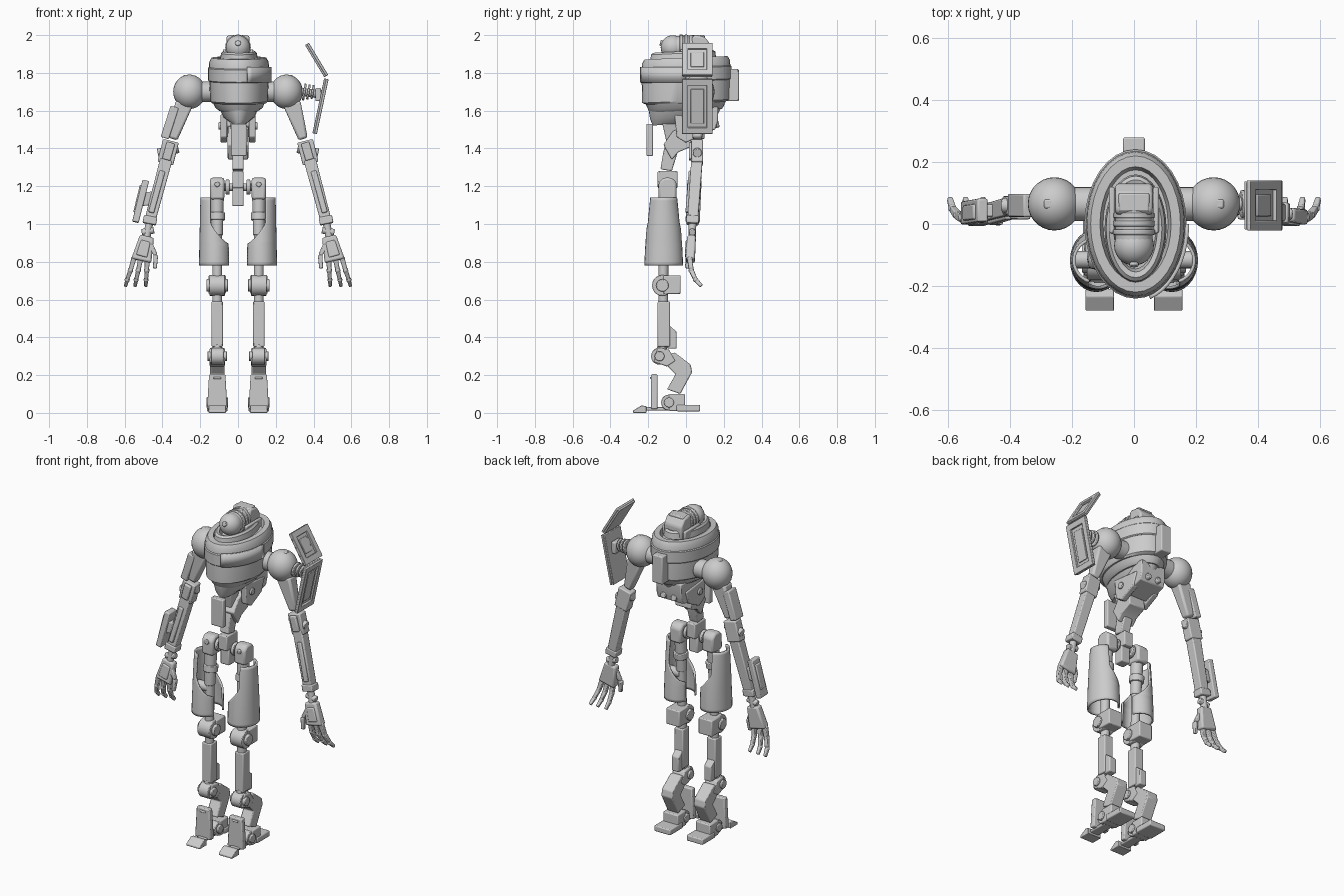
import bpy, bmesh, math
from mathutils import Vector, Matrix


def add(name, bm, bevel=0.0):
    bmesh.ops.recalc_face_normals(bm, faces=bm.faces)
    me = bpy.data.meshes.new(name)
    bm.to_mesh(me)
    bm.free()
    ob = bpy.data.objects.new(name, me)
    bpy.context.collection.objects.link(ob)
    if bevel:
        m = ob.modifiers.new("bevel", 'BEVEL')
        m.width, m.segments, m.limit_method = bevel, 2, 'ANGLE'
    return ob


def frame(p0, p1):
    d = (p1 - p0).normalized()
    ref = Vector((0, 1, 0)) if abs(d.y) < 0.95 else Vector((0, 0, 1))
    y = (ref - d * ref.dot(d)).normalized()
    return y.cross(d), y


def limb(name, p0, p1, w, d, w2=None, d2=None, bevel=0.006):
    """Tapered box from p0 to p1; w across, d in depth (y)."""
    p0, p1 = Vector(p0), Vector(p1)
    x, y = frame(p0, p1)
    bm = bmesh.new()
    rings = []
    for p, a, b in ((p0, w, d), (p1, w2 or w, d2 or d)):
        rings.append([bm.verts.new(p + x * a * i / 2 + y * b * j / 2)
                      for i, j in ((-1, -1), (1, -1), (1, 1), (-1, 1))])
    join(bm, rings)
    return add(name, bm, bevel)


def join(bm, rings):
    for a, b in zip(rings, rings[1:]):
        for i in range(len(a)):
            k = (i + 1) % len(a)
            bm.faces.new((a[i], a[k], b[k], b[i]))
    bm.faces.new(rings[0])
    bm.faces.new(rings[-1])


def rod(name, p0, p1, r, r2=None, n=20, bevel=0.004):
    p0, p1 = Vector(p0), Vector(p1)
    x, y = frame(p0, p1)
    bm = bmesh.new()
    join(bm, [[bm.verts.new(p + (x * math.cos(t) + y * math.sin(t)) * q)
               for t in (i * math.tau / n for i in range(n))]
              for p, q in ((p0, r), (p1, r2 or r))])
    return add(name, bm, bevel)


def box(name, x0, x1, y0, y1, z0, z1, bevel=0.006):
    return limb(name, ((x0 + x1) / 2, (y0 + y1) / 2, z0), ((x0 + x1) / 2, (y0 + y1) / 2, z1),
                abs(x1 - x0), y1 - y0, bevel=bevel)


def prism(name, x, w, pts, bevel=0.006):
    """Side profile (y, z) extruded to width w around x."""
    bm = bmesh.new()
    join(bm, [[bm.verts.new((x + s * w / 2, y, z)) for y, z in pts] for s in (-1, 1)])
    return add(name, bm, bevel)


def ball(name, c, r, scale=(1, 1, 1)):
    bm = bmesh.new()
    bmesh.ops.create_uvsphere(bm, u_segments=28, v_segments=16, radius=r,
                              matrix=Matrix.Translation(c) @ Matrix.Diagonal((*scale, 1)))
    return add(name, bm)


def loft(name, rings, tilt=0.0, n=32):
    """Stacked ellipses (z, cy, rx, ry), sheared up towards the back."""
    bm = bmesh.new()
    rs = []
    for z, cy, rx, ry in rings:
        ring = []
        for i in range(n):
            t = i * math.tau / n
            y = cy + ry * math.sin(t)
            ring.append(bm.verts.new((0.005 + rx * math.cos(t), y, z + tilt * y)))
        rs.append(ring)
    join(bm, rs)
    return add(name, bm)


def shell(name, cols, rows, fn, thick):
    bm = bmesh.new()
    g = [[bm.verts.new(fn(i / cols, j / rows)) for i in range(cols + 1)] for j in range(rows + 1)]
    for j in range(rows):
        for i in range(cols):
            bm.faces.new((g[j][i], g[j][i + 1], g[j + 1][i + 1], g[j + 1][i]))
    ob = add(name, bm)
    m = ob.modifiers.new("thickness", 'SOLIDIFY')
    m.thickness, m.offset = thick, 0
    return ob


# torso drum with open top, raised band, collar
loft("torso_drum", [(1.64, 0, .145, .21), (1.65, 0, .152, .232), (1.82, 0, .160, .236), (1.86, 0, .157, .232),
                    (1.88, 0, .145, .22), (1.88, 0, .115, .185), (1.84, 0, .105, .175)], 0.04)
loft("torso_band", [(1.755, 0, .158, .236), (1.76, 0, .163, .241), (1.825, 0, .165, .241), (1.83, 0, .16, .236)], 0.04)
loft("torso_keel_upper", [(1.66, 0, .145, .22), (1.615, 0, .125, .20), (1.60, 0, .105, .19)], 0.05)
loft("torso_keel_lower", [(1.63, 0, .11, .20), (1.57, -.01, .085, .18), (1.535, -.02, .04, .155)], 0.08)
loft("collar", [(1.87, -.015, .10, .175), (1.905, -.015, .095, .17), (1.915, -.015, .085, .158),
                (1.91, -.015, .07, .14), (1.87, -.015, .065, .13)], 0.05)
shell("chest_panel", 10, 1, lambda u, v: (
    .005 + .167 * math.cos(-1.3 + 1.3 * u), .246 * math.sin(-1.3 + 1.3 * u), 1.75 + .08 * v), .012)
box("back_box", -.035, .035, .20, .28, 1.65, 1.82)

# head
ball("head_dome", (0, -.07, 1.935), .064)
rod("head_barrel", (0, -.07, 1.935), (0, .05, 1.94), .06)
for i in range(3):
    y = -.035 + i * .027
    rod("head_ring", (0, y, 1.935), (0, y + .018, 1.935), .068 - .001 * i)
prism("head_rear", 0, .12, [(.03, 1.86), (.03, 1.985), (.045, 2.0), (.10, 1.99), (.13, 1.95), (.13, 1.86)], .01)
box("head_rear_plate", -.05, .05, .04, .10, 1.98, 2.0)
rod("eye", (0, -.12, 1.955), (0, -.137, 1.96), .015)
for s in (-1, 1):
    box("head_side_rail", s * .062, s * .08, -.03, .12, 1.87, 1.925)

# abdomen
box("belly_plate", -.037, .045, -.21, -.175, 1.36, 1.53)
limb("belly_wedge", (0, -.09, 1.58), (0, -.075, 1.42), .10, .09, .05, .05)
prism("rear_abdomen", 0, .17, [(-.02, 1.62), (.17, 1.62), (.168, 1.54), (.155, 1.50), (.03, 1.46), (-.03, 1.52)])
for s in (-1, 1):
    prism("abdomen_side", s * .075, .035, [(-.06, 1.58), (.13, 1.56), (.10, 1.48), (.0, 1.43), (-.05, 1.46)])
    rod("abdomen_bolt", (s * .085, .0, 1.52), (s * .103, .0, 1.52), .02)
    rod("rear_bolt", (s * .035, .13, 1.52), (s * .035, .175, 1.53), .018)
prism("spine_upper", 0, .11, [(-.07, 1.49), (.02, 1.54), (.03, 1.41), (-.04, 1.38), (-.075, 1.34), (-.12, 1.42)])
prism("spine_lower", 0, .06, [(-.11, 1.42), (-.04, 1.42), (-.05, 1.36), (-.075, 1.28), (-.135, 1.29), (-.12, 1.38)])
box("pelvis_block", -.03, .03, -.15, -.045, 1.19, 1.28)
box("pelvis_post", -.03, .03, -.13, -.07, 1.095, 1.20)


def leg(s):
    x = s * .11
    # hip
    rod("hip_axle", (0, -.1, 1.195), (x, -.1, 1.195), .02)
    rod("hip_disc", (s * .045, -.1, 1.195), (s * .065, -.1, 1.195), .04)
    prism("hip_joint", x, .075, [(-.145, 1.13), (-.145, 1.22), (-.12, 1.245), (-.075, 1.245), (-.05, 1.22), (-.05, 1.13)], .012)
    rod("hip_bolt", (x, -.14, 1.21), (x, -.152, 1.21), .014)
    # thigh
    rod("thigh_upper", (x, -.105, 1.14), (x, -.115, .94), .035, .03)
    rod("thigh_ring", (x, -.105, 1.06), (x, -.11, 1.02), .042)
    rod("thigh_rod", (x, -.115, .95), (x, -.12, .72), .026)
    rod("thigh_armour_mount", (x, -.115, .92), (s * .19, -.115, .92), .028)

    def armour(u, v):
        half = math.radians(152 if v < .32 else 152 - 80 * min(1, (v - .32) / .3) ** .6)
        t = -half + 2 * half * u
        r = 1 - .1 * v
        ry = .097 - .027 * v ** 1.5
        return (s * (.122 + .08 * r * math.cos(t)), -.118 + ry * math.sin(t), .78 + .36 * v)
    shell("thigh_armour", 24, 22, armour, .01)
    # knee
    rod("knee_drum", (x - .042, -.125, .675), (x + .042, -.125, .675), .055)
    rod("knee_cap", (x - .058, -.125, .675), (x + .058, -.125, .675), .033)
    box("knee_block", x - .046, x + .046, -.12, -.028, .63, .728)
    rod("knee_neck", (x, -.12, .58), (x, -.12, .64), .026)
    # shin
    box("shin", x - .03, x + .03, -.15, -.085, .35, .59)
    prism("calf", x, .048, [(-.10, .34), (-.05, .34), (-.05, .43), (-.085, .46), (-.10, .46)])
    # hock and lower links
    rod("hock_drum", (x - .033, -.14, .30), (x + .033, -.14, .30), .045)
    rod("hock_cap", (x - .052, -.14, .30), (x + .052, -.14, .30), .026)
    prism("hock_link", x, .08, [(-.15, .345), (-.09, .335), (-.055, .275), (-.10, .245), (-.17, .27)])
    prism("rear_link", x, .075, [(-.09, .31), (-.06, .32), (.025, .255), (.032, .215), (-.03, .10), (-.10, .125),
                                 (-.055, .205), (-.10, .25)])
    rod("shin_foot", (x, -.125, .36), (x, -.13, .32), .026)
    # foot
    rod("ankle_drum", (x - .045, -.09, .055), (x + .045, -.09, .055), .042)
    rod("ankle_cap", (x - .058, -.09, .055), (x + .058, -.09, .055), .026)
    box("foot_block", x - .05, x + .05, -.09, -.005, .01, .10)
    box("heel", x - .055, x + .055, -.05, .075, .008, .043)
    box("foot_sole", x - .03, x + .03, -.22, -.05, .012, .03)
    limb("foot_guard", (x, -.168, .02), (x, -.168, .205), .108, .034, .086, .034)
    rod("guard_slot", (x - .02, -.185, .185), (x + .02, -.185, .185), .006)
    prism("toe", x, .092, [(-.28, 0), (-.28, .012), (-.235, .04), (-.21, .035), (-.21, 0)], .003)


def arm(s):
    def P(x, y, z):
        return (s * x, y, z)
    # shoulder
    ball("shoulder", P(.257, .065, 1.70), .086, (1, 1, 1.06))
    rod("shoulder_axle", P(.13, .065, 1.70), P(.20, .065, 1.70), .055)
    box("shoulder_tab", s * .255, s * .29, .05, .08, 1.76, 1.79)
    # upper arm and elbow
    limb("upper_arm", P(.285, .062, 1.64), P(.345, .06, 1.45), .095, .075, .05, .05, .012)
    limb("elbow_block", P(.355, .06, 1.44), P(.385, .06, 1.32), .085, .06)
    limb("elbow_face", P(.355, .045, 1.43), P(.38, .045, 1.34), .045, .06)
    rod("elbow_pin", P(.315, .06, 1.40), P(.425, .06, 1.375), .024)
    # forearm
    limb("forearm", P(.38, .058, 1.34), P(.468, .035, 1.01), .065, .06, .058, .056)
    limb("forearm_ridge", P(.40, .03, 1.28), P(.46, .012, 1.06), .03, .03)
    limb("forearm_cuff", P(.462, .036, 1.04), P(.470, .034, 1.0), .072, .066)
    rod("wrist", P(.468, .035, 1.01), P(.485, .032, .92), .02)
    rod("wrist_pin", P(.445, .033, .968), P(.51, .033, .955), .018)
    # hand
    limb("palm", P(.482, .03, .935), P(.512, .022, .805), .075, .045, .108, .05, .01)
    limb("palm_pad", P(.488, .005, .91), P(.51, -.001, .83), .05, .012, .06)
    for b, t in ((.552, .595), (.516, .545), (.48, .488)):
        pts = [(b, .02, .815), (b + (t - b) * .4, .028, .755), (b + (t - b) * .8, .05, .705), (t, .082, .672)]
        for k in range(3):
            limb("finger", P(*pts[k]), P(*pts[k + 1]), .027 - .003 * k, .028 - .003 * k, .023 - .003 * k, .024 - .003 * k, .004)
            ball("knuckle", P(*pts[k]), .0155 - .001 * k)
    th = [(.465, .018, .89), (.435, .012, .835), (.44, .005, .765)]
    for k in range(2):
        limb("thumb", P(*th[k]), P(*th[k + 1]), .03 - .006 * k, .028, .02, .02, .005)


for side in (-1, 1):
    leg(side)
    arm(side)

# plates carried only by the -x arm
limb("upper_arm_plate", (-.335, .06, 1.62), (-.388, .06, 1.455), .045, .075)
limb("forearm_plate", (-.488, .045, 1.23), (-.543, .035, 1.01), .035, .075)
limb("forearm_plate_raise", (-.51, .04, 1.205), (-.545, .035, 1.06), .02, .05)
limb("forearm_plate_mount", (-.43, .045, 1.14), (-.51, .04, 1.13), .07, .04)

# shield on the +x shoulder
rod("shield_mount", (.33, .065, 1.70), (.45, .065, 1.685), .022)
for i in range(3):
    rod("shield_mount_ring", (.345 + i * .022, .065, 1.70), (.357 + i * .022, .065, 1.698), .045 - .004 * i)
box("shield_bracket", .41, .44, .03, .10, 1.65, 1.72)
for a, b in (((.36, 1.95), (.462, 1.78)), ((.462, 1.77), (.40, 1.48))):
    p0, p1 = Vector((a[0], .06, a[1])), Vector((b[0], .06, b[1]))
    limb("shield_plate", p0, p1, .012, .155, bevel=.003)
    d = (p1 - p0).normalized()
    n = Vector((abs(d.z), 0, abs(d.x) if d.x > 0 else -abs(d.x))) * .011
    for dy in (-.065, .065):
        o = n + Vector((0, dy, 0))
        limb("shield_rail", p0 + o, p1 + o, .014, .032, bevel=.003)
    limb("shield_end", p0 + n, p0 + n + d * .035, .014, .155, bevel=.003)
    limb("shield_end", p1 + n, p1 + n - d * .035, .014, .155, bevel=.003)
    limb("shield_inset", p0 + n * .5 + d * .055, p1 + n * .5 - d * .055, .012, .07, bevel=.003)

# smooth the round parts, keep edges sharp
bpy.ops.object.select_all(action='SELECT')
bpy.context.view_layer.objects.active = bpy.context.selected_objects[0]
bpy.ops.object.shade_smooth_by_angle(angle=math.radians(35))
